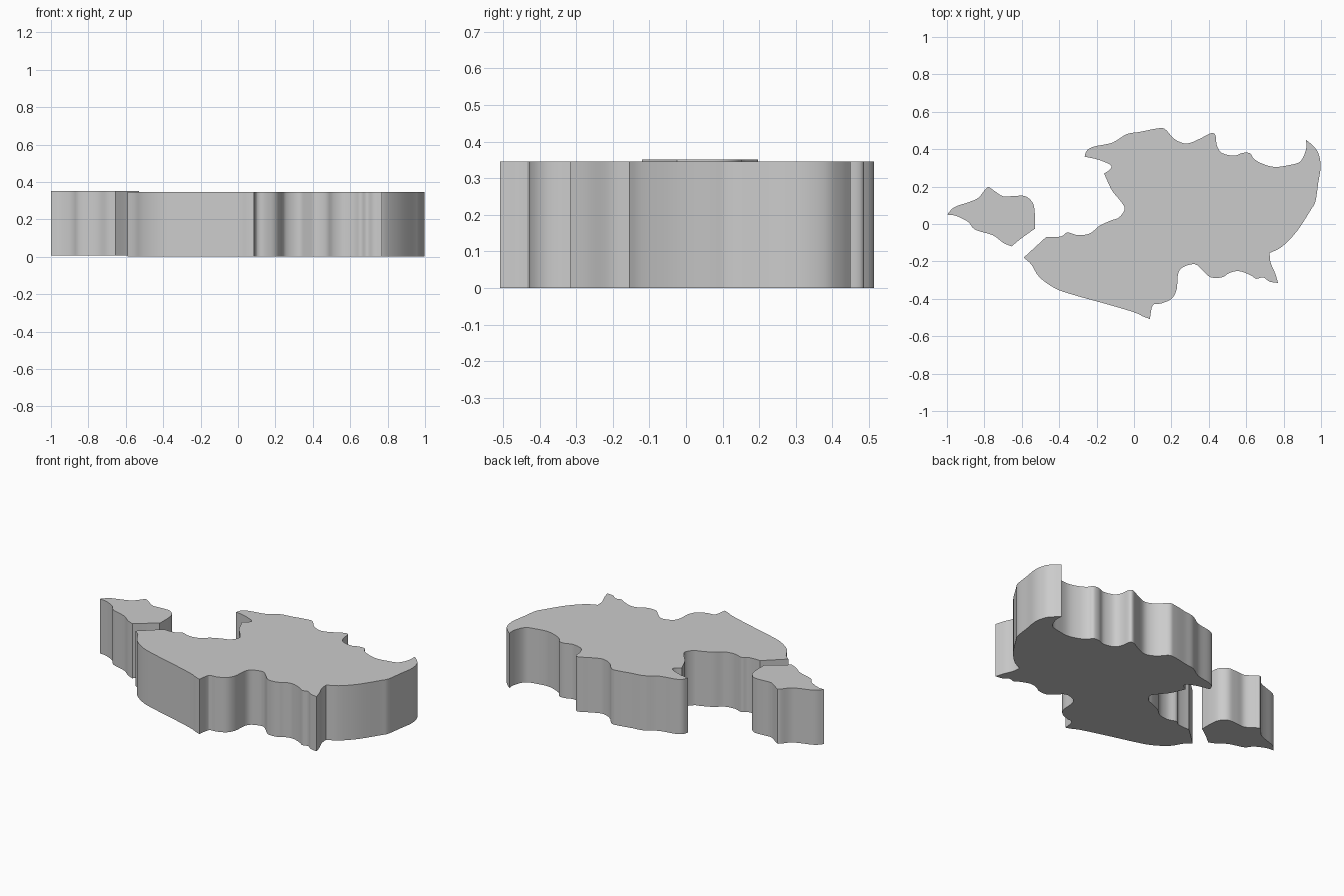
import bpy
import bmesh
from math import radians
from mathutils import Vector

if "Cube" in bpy.data.objects:
    bpy.data.objects.remove(bpy.data.objects["Cube"])


def smooth_run(run, steps=4):
    """Catmull-Rom through one run of points; the run's ends stay sharp corners."""
    p = [Vector(q) for q in run]
    p = [2 * p[0] - p[1]] + p + [2 * p[-1] - p[-2]]
    out = []
    for a, b, c, d in zip(p, p[1:], p[2:], p[3:]):
        for i in range(steps):
            t = i / steps
            out.append(0.5 * (2 * b + (c - a) * t + (2 * a - 5 * b + 4 * c - d) * t * t
                              + (3 * b - a - 3 * c + d) * t ** 3))
    return out


def slab(name, runs, z0, z1):
    """Extrude a closed outline; each run starts at a corner and ends at the next run's start."""
    outline = []
    for i, run in enumerate(runs):
        outline += smooth_run(run + [runs[(i + 1) % len(runs)][0]])
    bm = bmesh.new()
    base = bm.faces.new([bm.verts.new((v.x, v.y, z0)) for v in outline])
    top = bmesh.ops.extrude_face_region(bm, geom=[base], use_keep_orig=True)["geom"]
    bmesh.ops.translate(bm, vec=(0, 0, z1 - z0),
                        verts=[g for g in top if isinstance(g, bmesh.types.BMVert)])
    bmesh.ops.recalc_face_normals(bm, faces=bm.faces)
    mesh = bpy.data.meshes.new(name)
    bm.to_mesh(mesh)
    bm.free()
    obj = bpy.data.objects.new(name, mesh)
    bpy.context.collection.objects.link(obj)
    bpy.ops.object.select_all(action="DESELECT")
    obj.select_set(True)
    bpy.context.view_layer.objects.active = obj
    bpy.ops.object.shade_smooth_by_angle(angle=radians(30))
    return obj


# Large body outline, counter-clockwise from the left tip
lower_left = [(-.59, -.18), (-.55, -.215), (-.505, -.285), (-.42, -.345), (-.32, -.38),
              (-.14, -.43), (0, -.472), (.05, -.495)]
lower_right = [(.085, -.508), (.10, -.435), (.145, -.425), (.20, -.40), (.228, -.35),
               (.235, -.27), (.26, -.232), (.325, -.215), (.37, -.25), (.41, -.285),
               (.47, -.285), (.51, -.262), (.56, -.252), (.62, -.272), (.655, -.293),
               (.69, -.285), (.725, -.308)]
notch = [(.77, -.315), (.755, -.265), (.73, -.205)]
right_side = [(.725, -.155), (.79, -.122), (.87, -.04), (.945, .075), (.97, .12),
              (.985, .22), (.998, .31), (.985, .38), (.955, .42)]
upper = [(.92, .45), (.92, .40), (.89, .335), (.83, .315), (.75, .305), (.68, .325),
         (.64, .35), (.62, .378), (.58, .38), (.535, .365), (.47, .38), (.443, .42),
         (.435, .475), (.41, .485), (.35, .455), (.28, .43), (.215, .455), (.165, .508),
         (.12, .51), (.03, .492), (-.04, .48), (-.115, .435), (-.21, .415), (-.25, .395)]
hook = [(-.265, .36), (-.195, .345), (-.125, .315), (-.13, .29)]
bay = [(-.16, .27), (-.14, .225), (-.115, .175), (-.07, .12), (-.05, .08), (-.08, .035),
       (-.12, .02), (-.185, -.01), (-.235, -.05), (-.30, -.06), (-.355, -.045),
       (-.385, -.065), (-.425, -.07)]
slope = [(-.47, -.07)]
slab("large_body", [lower_left, lower_right, notch, right_side, upper, hook, bay, slope],
     0, .346)

# Small separate piece on the left, set very slightly higher
small_top = [(-1, .05), (-.96, .09), (-.88, .118), (-.83, .142), (-.785, .195),
             (-.755, .183), (-.70, .148), (-.64, .15), (-.58, .148), (-.54, .11),
             (-.53, .05)]
small_right = [(-.53, -.025), (-.60, -.075)]
small_bottom = [(-.655, -.12), (-.70, -.10), (-.755, -.06), (-.85, -.03), (-.885, .01),
                (-.95, .043)]
slab("small_piece", [small_top, small_right, small_bottom], .006, .351)
